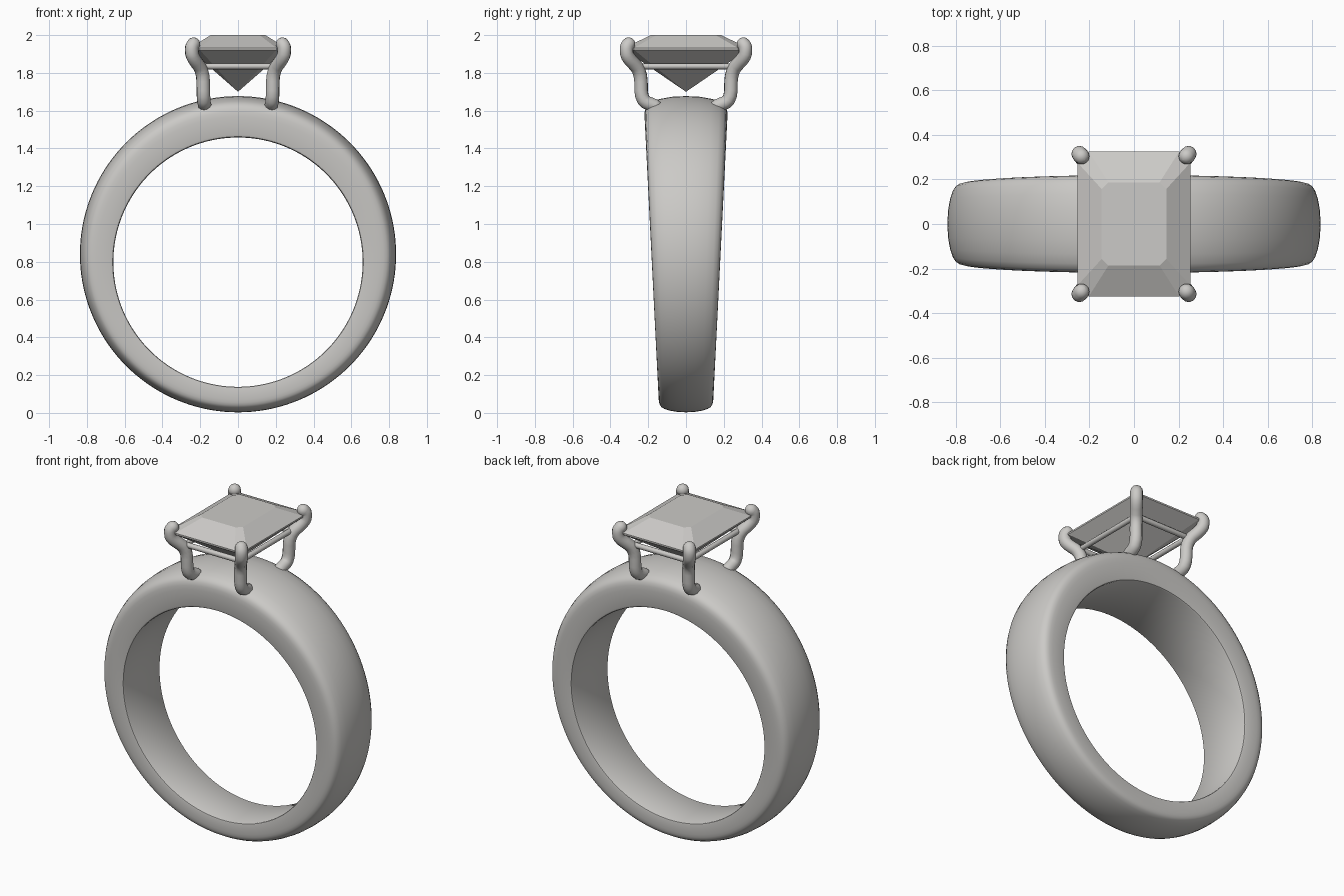
import bpy
import bmesh
from math import sin, cos, pi
from mathutils import Vector

if "Cube" in bpy.data.objects:
    bpy.data.objects.remove(bpy.data.objects["Cube"], do_unlink=True)

metal = bpy.data.materials.new("warm_grey")
metal.use_nodes = True
metal.diffuse_color = (0.6, 0.59, 0.57, 1)
metal.node_tree.nodes["Principled BSDF"].inputs["Base Color"].default_value = metal.diffuse_color


def finish(bm, name, smooth):
    bmesh.ops.recalc_face_normals(bm, faces=bm.faces)
    mesh = bpy.data.meshes.new(name)
    bm.to_mesh(mesh)
    bm.free()
    mesh.materials.append(metal)
    obj = bpy.data.objects.new(name, mesh)
    bpy.context.collection.objects.link(obj)
    if smooth:
        bpy.ops.object.select_all(action='DESELECT')
        obj.select_set(True)
        bpy.context.view_layer.objects.active = obj
        bpy.ops.object.shade_smooth_by_angle(angle=0.7)
    return obj


def bridge(bm, a, b):
    for i in range(len(a)):
        j = (i + 1) % len(a)
        bm.faces.new((a[i], a[j], b[j], b[i]))


# Band: domed section swept between two off-centre circles, wider at the top
def make_band(steps=144):
    half = [(0.95, 0), (0.985, 0.02), (1, 0.07), (1, 0.5), (0.99, 0.62), (0.965, 0.72),
            (0.91, 0.8), (0.8, 0.87), (0.6, 0.935), (0.32, 0.985)]
    section = half + [(0, 1)] + [(-u, t) for u, t in reversed(half)]
    bm = bmesh.new()
    rings = []
    for k in range(steps):
        a = 2 * pi * k / steps
        inner = Vector((0.66 * cos(a), 0, 0.798 + 0.66 * sin(a)))
        outer = Vector((0.837 * cos(a), 0, 0.84 + 0.837 * sin(a)))
        ring = []
        for u, t in section:
            p = inner.lerp(outer, t)
            p.y = u * (0.141 + 0.05 * p.z)
            ring.append(bm.verts.new(p))
        rings.append(ring)
    for k in range(steps):
        bridge(bm, rings[k], rings[(k + 1) % steps])
    finish(bm, "band", True)


# Stone: cut-corner rectangle with a flat table and a pointed base
def make_stone():
    bm = bmesh.new()

    def layer(x, y, c, z):
        corner = [(x, y - c), (x - c, y)]
        pts = corner + [(-p, q) for p, q in reversed(corner)]
        pts += [(-p, -q) for p, q in pts]
        return [bm.verts.new((p, q, z)) for p, q in pts]

    table = layer(0.145, 0.187, 0.03, 2.0)
    upper = layer(0.253, 0.325, 0.05, 1.932)
    lower = layer(0.253, 0.325, 0.05, 1.922)
    bm.faces.new(table)
    bridge(bm, table, upper)
    bridge(bm, upper, lower)
    tip = bm.verts.new((0, 0, 1.7))
    for i in range(len(lower)):
        bm.faces.new((lower[i], lower[(i + 1) % len(lower)], tip))
    finish(bm, "stone", False)


def soften(points, rounds=2):
    for _ in range(rounds):
        cut = [points[0]]
        for a, b in zip(points, points[1:]):
            cut += [a.lerp(b, 0.22), a.lerp(b, 0.78)]
        points = cut + [points[-1]]
    return points


# Round wire along a path with hemispherical ends
def make_wire(name, points, radius):
    start = (points[0] - points[1]).normalized()
    end = (points[-1] - points[-2]).normalized()
    angles = [pi / 2 * i / 6 for i in range(1, 7)]
    path = [(points[0] + start * radius * sin(a), cos(a)) for a in reversed(angles)]
    path += [(p, 1) for p in points]
    path += [(points[-1] + end * radius * sin(a), cos(a)) for a in angles]
    curve = bpy.data.curves.new(name, 'CURVE')
    curve.dimensions = '3D'
    curve.bevel_depth = radius
    curve.bevel_resolution = 4
    spline = curve.splines.new('POLY')
    spline.points.add(len(path) - 1)
    for point, (p, r) in zip(spline.points, path):
        point.co = (*p, 1)
        point.radius = max(r, 0.01)
    temp = bpy.data.objects.new(name + "_path", curve)
    bpy.context.collection.objects.link(temp)
    bpy.context.view_layer.update()
    mesh = temp.evaluated_get(bpy.context.evaluated_depsgraph_get()).to_mesh()
    bm = bmesh.new()
    bm.from_mesh(mesh)
    temp.to_mesh_clear()
    bpy.data.objects.remove(temp, do_unlink=True)
    finish(bm, name, True)


make_band()
make_stone()

# Four prongs, mirrored about both axes
prong = [(0.175, 0.165, 1.625), (0.183, 0.237, 1.655), (0.185, 0.239, 1.81),
         (0.243, 0.312, 1.885), (0.246, 0.316, 1.935), (0.236, 0.304, 1.952)]
for sx, side in ((1, "left"), (-1, "right")):
    for sy, end in ((-1, "front"), (1, "back")):
        pts = [Vector((x * sx, y * sy, z)) for x, y, z in prong]
        make_wire(f"{end}_{side}_prong", soften(pts), 0.036)

# Rails joining the prongs under the stone
rx, ry, rz = 0.19, 0.245, 1.835
for s, side, end in ((1, "left", "back"), (-1, "right", "front")):
    make_wire(f"{side}_rail", [Vector((rx * s, -ry, rz)), Vector((rx * s, ry, rz))], 0.016)
    make_wire(f"{end}_rail", [Vector((-rx, ry * s, rz)), Vector((rx, ry * s, rz))], 0.016)
